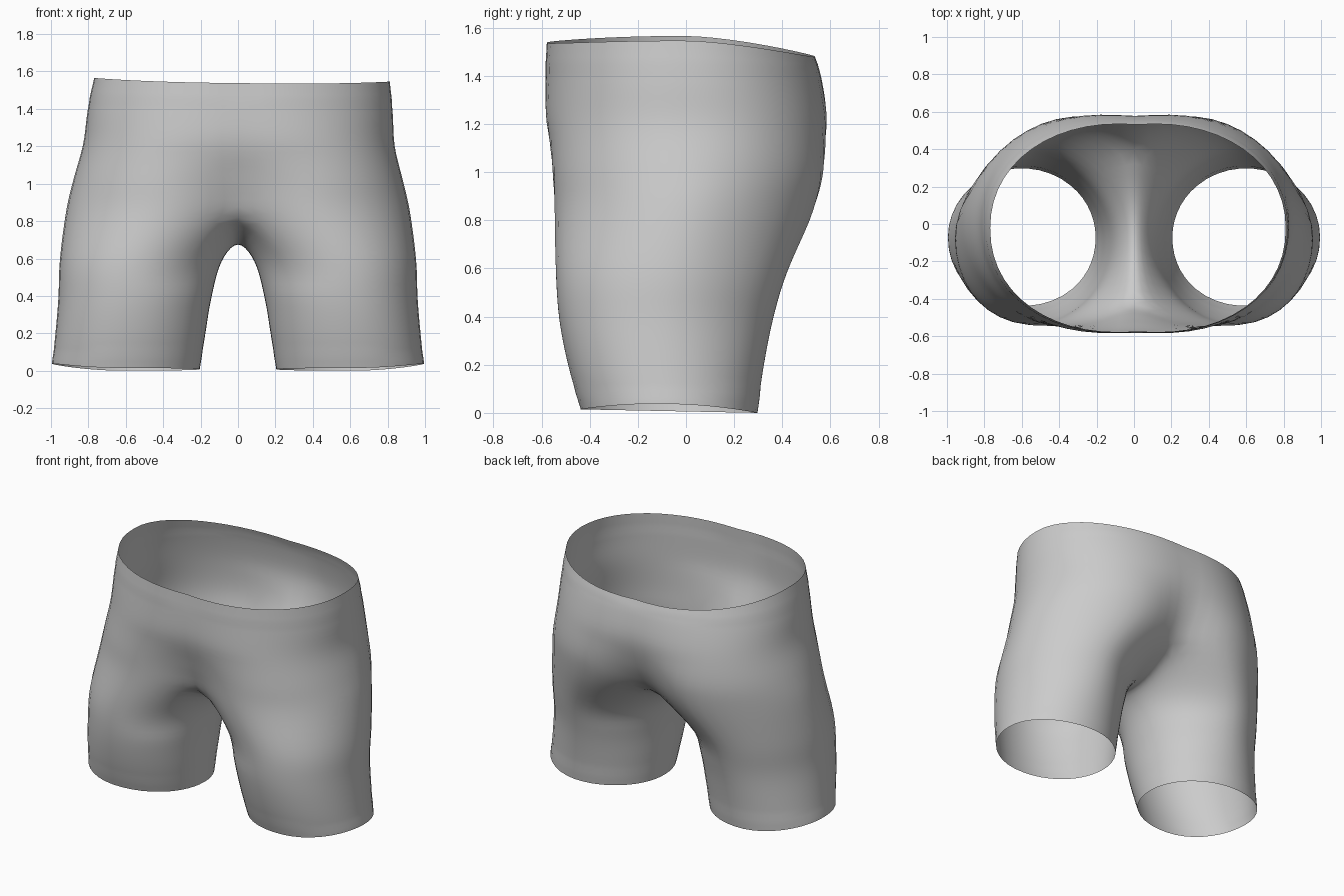
import bpy
import bmesh
from math import sin, cos, pi, radians
from mathutils import Vector

cube = bpy.data.objects.get("Cube")
if cube:
    bpy.data.objects.remove(cube, do_unlink=True)

OUTER, INNER, STEPS = 28, 14, 5
RING = OUTER + INNER
CORNER = 132      # leg angle at which the outer arc meets the inner thigh

# Torso sections: height, half width, front y, back y,
# lobe angle (90 = one oval), front and back roundness
TORSO = [
    (1.57, 0.79, -0.578, 0.535, 97, 2.15, 2.1),
    (1.40, 0.818, -0.585, 0.565, 98, 2.15, 2.1),
    (1.22, 0.835, -0.582, 0.588, 104, 2.15, 2.1),
    (1.03, 0.885, -0.562, 0.58, 121, 2.05, 1.9),
    (0.86, 0.924, -0.552, 0.54, CORNER, 2.0, 1.8),
]
# Leg sections: height, inner x, outer x, front y, back y, front and back roundness
LEG = [
    (0.60, 0.085, 0.956, -0.545, 0.425, 2.05, 1.8),
    (0.40, 0.142, 0.963, -0.53, 0.365, 2.1, 1.85),
    (0.20, 0.175, 0.98, -0.49, 0.325, 2.1, 1.95),
    (0.02, 0.205, 0.995, -0.438, 0.298, 2.1, 2.0),
]


def power(v, n):
    return abs(v) ** (2 / n) * (1 if v >= 0 else -1)


def oval(cx, cy, rx, ry, angle, n):
    """Point on a rounded oval."""
    return cx + rx * power(cos(angle), n), cy + ry * power(sin(angle), n)


def torso_point(section, i):
    """Half section: an arc of an off-centre lobe that ends on the centre line."""
    z, half, front, back, lobe, n_front, n_back = section
    n = n_front if i < OUTER / 2 else n_back
    lobe = radians(lobe)
    offset = -power(cos(lobe), n)
    rx = half / (1 + offset)
    x, y = oval(rx * offset, (front + back) / 2, rx, (back - front) / 2,
                lobe * (2 * i / OUTER - 1), n)
    if i in (0, OUTER):
        x = 0
    if section is TORSO[0]:                      # waist dips at the back
        z -= 0.075 * max(0, y / 0.53) ** 1.5 + 0.018 * max(0, -y / 0.57) ** 2
    return Vector((x, y, z))


def leg_point(section, i):
    z, x0, x1, front, back, n_front, n_back = section
    corner = radians(CORNER)
    if i <= OUTER:
        angle = corner * (2 * i / OUTER - 1)
    else:
        angle = corner + 2 * (pi - corner) * (i - OUTER) / INNER
    n = n_front if sin(angle) < 0 else n_back
    x, y = oval((x0 + x1) / 2, (front + back) / 2,
                (x1 - x0) / 2, (back - front) / 2, angle, n)
    if section is LEG[-1]:                       # hem rises on the outside
        z += 0.03 * max(0, cos(angle)) ** 2 - 0.02 * y
    return Vector((x, y, z))


def seam_point(i):
    """Crotch saddle between the back and front centre points."""
    front, back = torso_point(TORSO[-1], 0), torso_point(TORSO[-1], OUTER)
    t = (i - OUTER) / INNER
    p = back.lerp(front, t)
    p.z = 0.69 + (p.z - 0.69) * abs(2 * t - 1) ** 2
    return p


def spline(a, b, c, d, t):
    return 0.5 * (2 * b + (c - a) * t + (2 * a - 5 * b + 4 * c - d) * t * t
                  + (3 * b - a - 3 * c + d) * t ** 3)


def column(i):
    """Smooth run of points from the waist, or the crotch, to the hem."""
    legs = [leg_point(s, i) for s in LEG]
    if i <= OUTER:
        keys = [torso_point(s, i) for s in TORSO] + legs
        before = 2 * keys[0] - keys[1]
    else:
        keys = [seam_point(i)] + legs
        before = Vector((-legs[0].x, legs[0].y, legs[0].z))
    keys = [before] + keys + [2 * keys[-1] - keys[-2]]
    out = [spline(*keys[k:k + 4], s / STEPS)
           for k in range(len(keys) - 3) for s in range(STEPS)]
    out.append(keys[-2])
    if i in (0, OUTER):
        for p in out[:(len(TORSO) - 1) * STEPS + 1]:
            p.x = 0
    return out


# One half: torso columns first, then the full leg ring below the fork
bm = bmesh.new()
fork = (len(TORSO) - 1) * STEPS
rows = fork + len(LEG) * STEPS
grid = {}
for i in range(RING):
    start = 0 if i <= OUTER else fork
    for k, p in enumerate(column(i)):
        grid[start + k, i] = bm.verts.new(p)
for k in range(rows):
    for i in range(OUTER if k < fork else RING):
        j = (i + 1) % RING
        bm.faces.new((grid[k, i], grid[k + 1, i], grid[k + 1, j], grid[k, j]))

# Other half, welded along the centre line
copy = bmesh.ops.duplicate(bm, geom=bm.verts[:] + bm.edges[:] + bm.faces[:])["geom"]
for v in copy:
    if isinstance(v, bmesh.types.BMVert):
        v.co.x = -v.co.x
bmesh.ops.reverse_faces(bm, faces=[f for f in copy if isinstance(f, bmesh.types.BMFace)])
bmesh.ops.remove_doubles(bm, verts=bm.verts[:], dist=0.0005)

# Relax the cloth, most of all around the crotch
for reach, low, high in ((0.25, 0.55, 1.05), (0.4, 0.45, 1.2), (1, 0.1, 1.45)):
    soft = [v for v in bm.verts if abs(v.co.x) < reach and low < v.co.z < high]
    for _ in range(2):
        bmesh.ops.smooth_vert(bm, verts=soft, factor=0.5,
                              use_axis_x=True, use_axis_y=True, use_axis_z=True)

# Slight lean of the waist
for v in bm.verts:
    up = max(0, (v.co.z - 0.9) / 0.65)
    v.co.z -= 0.012 * v.co.x * up
    v.co.x += 0.02 * up * up
base = min(v.co.z for v in bm.verts)
for v in bm.verts:
    v.co.z -= base

mesh = bpy.data.meshes.new("shorts")
bm.to_mesh(mesh)
bm.free()
shorts = bpy.data.objects.new("shorts", mesh)
bpy.context.collection.objects.link(shorts)

cloth = bpy.data.materials.new("grey cloth")
cloth.use_nodes = True
colour = (0.6, 0.6, 0.6, 1)
cloth.diffuse_color = colour
cloth.node_tree.nodes["Principled BSDF"].inputs["Base Color"].default_value = colour
mesh.materials.append(cloth)
for face in mesh.polygons:
    face.use_smooth = True
